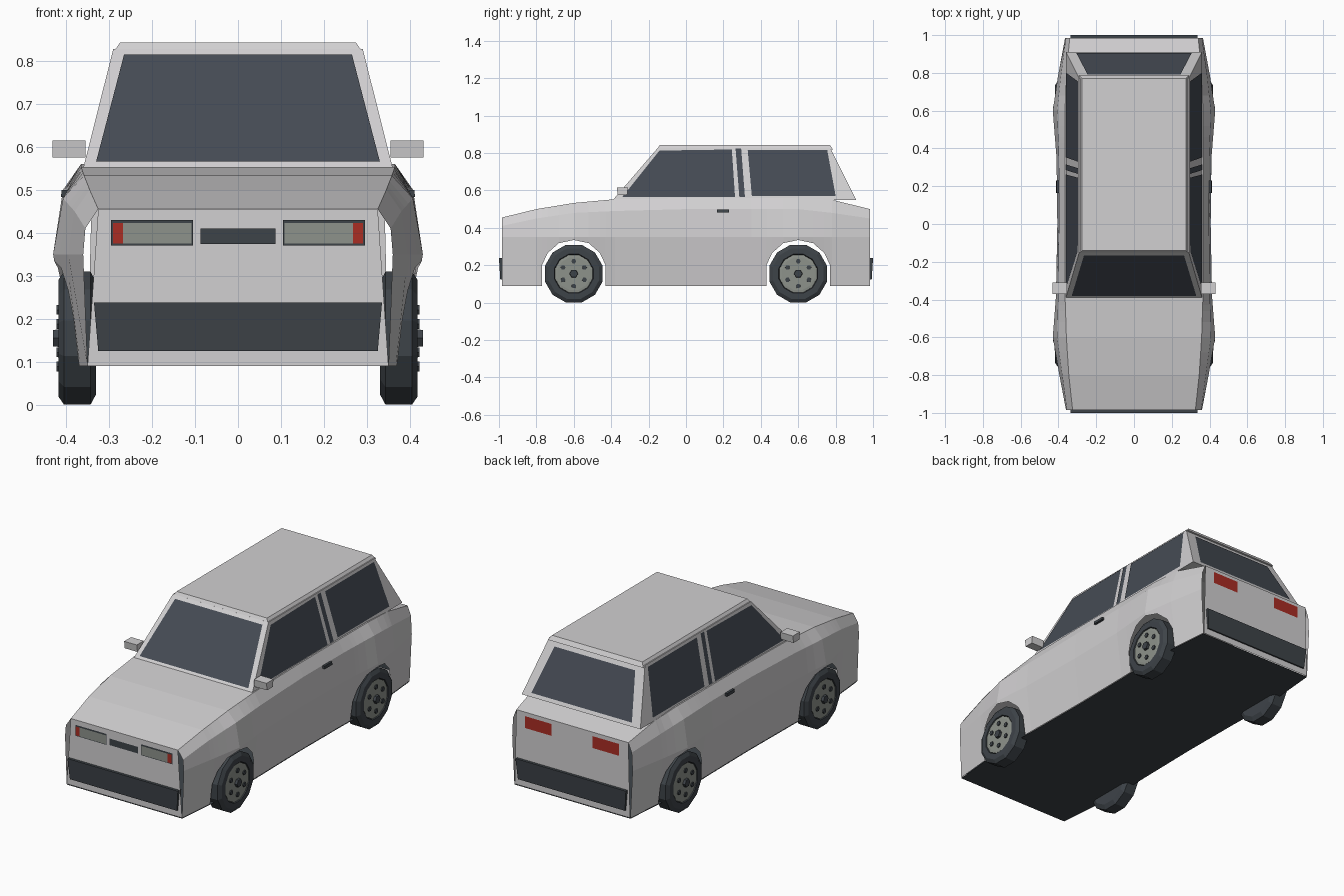
import bpy, bmesh, math
from mathutils import Vector

cube = bpy.data.objects.get("Cube")
if cube:
    bpy.data.objects.remove(cube, do_unlink=True)


def material(name, r, g, b):
    m = bpy.data.materials.new(name)
    m.use_nodes = True
    m.diffuse_color = (r, g, b, 1)
    m.node_tree.nodes["Principled BSDF"].inputs["Base Color"].default_value = (r, g, b, 1)
    return m


PAINT = material("pale_grey_paint", .64, .63, .64)
GLASS = material("dark_glass", .06, .07, .088)
TRIM = material("black_trim", .048, .057, .066)
METAL = material("lens_and_rim_grey", .27, .29, .26)
RED = material("red_lamp", .40, .026, .017)


def make(name, mat, verts, faces):
    mesh = bpy.data.meshes.new(name)
    mesh.from_pydata(verts, [], faces)
    bm = bmesh.new()
    bm.from_mesh(mesh)
    bmesh.ops.remove_doubles(bm, verts=bm.verts, dist=.0005)
    bmesh.ops.recalc_face_normals(bm, faces=bm.faces)
    bm.to_mesh(mesh)
    bm.free()
    mesh.materials.append(mat)
    obj = bpy.data.objects.new(name, mesh)
    bpy.context.scene.collection.objects.link(obj)
    return obj


def plate(name, mat, corners, out):
    """Single thin face, wound so that it looks towards 'out'."""
    pts = [Vector(c) for c in corners]
    normal = (pts[1] - pts[0]).cross(pts[2] - pts[0]).normalized()
    if normal.dot(Vector(out)) < 0:
        pts.reverse()
        normal = -normal
    mesh = bpy.data.meshes.new(name)
    mesh.from_pydata([p + normal * .004 for p in pts], [], [range(len(pts))])
    mesh.materials.append(mat)
    obj = bpy.data.objects.new(name, mesh)
    bpy.context.scene.collection.objects.link(obj)


def hexa(name, mat, low, high):
    """Solid between two quads."""
    return make(name, mat, low + high, [(0, 1, 2, 3), (4, 5, 6, 7)] +
                [(i, (i + 1) % 4, (i + 1) % 4 + 4, i + 4) for i in range(4)])


def rect(x0, x1, y0, y1, z):
    return [(x0, y0, z), (x1, y0, z), (x1, y1, z), (x0, y1, z)]


def lathe(name, mat, rings, cy, cz, sides, s):
    """Rings of (x, radius) around an axis along x."""
    verts, faces = [], []
    for x, r in rings:
        for k in range(sides):
            a = math.tau * (k + .5) / sides
            verts.append((s * x, cy + r * math.sin(a), cz + r * math.cos(a)))
    for j in range(len(rings) - 1):
        for k in range(sides):
            n = (k + 1) % sides
            faces.append((j * sides + k, j * sides + n, (j + 1) * sides + n, (j + 1) * sides + k))
    faces.append(tuple(range(sides)))
    faces.append(tuple(range((len(rings) - 1) * sides, len(rings) * sides)))
    make(name, mat, verts, faces)


# Body sections: y, sill x, waist x, shoulder x, shoulder z, top x, top z
FLOOR, WAIST, END = .09, .35, .985
SECTIONS = [
    (-END, .35, .36, .355, .41, .325, .455),
    (-.8, .367, .395, .38, .45, .345, .50),
    (-.6, .385, .43, .407, .48, .358, .533),
    (-.38, .38, .413, .402, .49, .365, .553),
    (0, .375, .406, .397, .50, .365, .56),
    (.35, .378, .41, .398, .50, .365, .56),
    (.6, .385, .43, .407, .50, .365, .56),
    (.78, .37, .403, .388, .48, .36, .55),
    (END, .352, .365, .36, .45, .34, .50)]


def section(y):
    for a, b in zip(SECTIONS, SECTIONS[1:]):
        if y <= b[0]:
            t = (y - a[0]) / (b[0] - a[0])
            return [p + (q - p) * t for p, q in zip(a, b)]
    return SECTIONS[-1]


def column(y, z0):
    _, sill, waist, sh, shz, top, topz = section(y)
    x0 = sill + (waist - sill) * (z0 - FLOOR) / (WAIST - FLOOR)
    half = [(x0, z0), (waist, WAIST), (sh, shz), (top, topz)]
    return [(x, y, z) for x, z in half] + [(-x, y, z) for x, z in reversed(half)]


# Body shell with open wheel arches, built as strips of columns
AXLE, ARCH = .6, .17
HALF_ARCH = [(-ARCH, .20), (-.14, .265), (-.08, .318), (0, .335)]
arch = HALF_ARCH + [(-y, z) for y, z in reversed(HALF_ARCH[:-1])]
edges = [-END, -AXLE - ARCH, -AXLE + ARCH, AXLE - ARCH, AXLE + ARCH, END]
strips = [[(c + y, z) for y, z in arch] for c in (-AXLE, AXLE)]
for a, b in (edges[0:2], edges[2:4], edges[4:6]):
    ys = [a] + [s[0] for s in SECTIONS if a < s[0] < b] + [b]
    strips.append([(y, FLOOR) for y in ys])
verts, faces = [], []
for strip in strips:
    for i, (y, z0) in enumerate(strip):
        base = len(verts)
        verts += column(y, z0)
        if i:
            faces += [(base + k, base + k + 1, base + k - 7, base + k - 8) for k in range(7)]
make("body_shell", PAINT, verts, faces)

# Dark floor
ys = [s[0] for s in SECTIONS]
outline = [(s[1], s[0], FLOOR) for s in SECTIONS]
outline += [(-x, y, z) for x, y, z in reversed(outline)]
plate("underside", TRIM, outline, (0, 0, -1))

# End panels, bumpers and lamps
for d, label, top_x, top_z in ((-1, "front", .325, .455), (1, "rear", .34, .50)):
    y = d * END

    def panel(name, mat, x0, x1, z0, z1, lift=0):
        yy = y + d * lift
        plate(name, mat, [(x0, yy, z0), (x1, yy, z0), (x1, yy, z1), (x0, yy, z1)], (0, d, 0))

    make(label + "_panel", PAINT,
         [(-.35, y, FLOOR), (.35, y, FLOOR), (top_x, y, top_z), (-top_x, y, top_z)], [(0, 1, 2, 3)])
    hexa(label + "_bumper", TRIM, rect(-.325, .325, d * .97, d * .993, .125),
         rect(-.335, .335, d * .97, d, .238))
    for s, side in ((1, "left"), (-1, "right")):
        if d < 0:
            panel(side + "_headlamp_frame", TRIM, s * .105, s * .295, .37, .43)
            panel(side + "_headlamp_lens", METAL, s * .108, s * .267, .375, .423, .003)
            panel(side + "_indicator", RED, s * .267, s * .291, .375, .423, .003)
        else:
            panel(side + "_tail_lamp", RED, s * .125, s * .285, .415, .48)
    if d < 0:
        panel("grille", TRIM, -.087, .087, .374, .41)

# Cabin
BASE_Z, ROOF_Z, BASE_X, ROOF_X = .55, .828, .36, .29
FRONT, REAR = (-.39, -.15), (.91, .77)
hexa("cabin", PAINT, rect(-BASE_X, BASE_X, FRONT[0], REAR[0], BASE_Z),
     rect(-ROOF_X, ROOF_X, FRONT[1], REAR[1], ROOF_Z))
hexa("roof", PAINT, rect(-ROOF_X, ROOF_X, FRONT[1] - .005, REAR[1] + .015, ROOF_Z - .008),
     rect(-.274, .274, FRONT[1] + .01, REAR[1], .843))


def up(z):
    return (z - BASE_Z) / (ROOF_Z - BASE_Z)


def screen(name, ends, low, high, out):
    """Glass on the front or rear slope, from (half width, z) pairs."""
    pts = []
    for x, z, s in ((*low, -1), (*low, 1), (*high, 1), (*high, -1)):
        pts.append((s * x, ends[0] + (ends[1] - ends[0]) * up(z), z))
    plate(name, GLASS, pts, out)


screen("windscreen", FRONT, (.33, .563), (.265, .812), (0, -1, 1))
screen("rear_window", REAR, (.305, .568), (.245, .795), (0, 1, 1))

WINDOWS = {
    "front_side_window": [(-.34, .565), (.262, .565), (.245, .818), (-.142, .812)],
    "door_pillar_strip": [(.285, .565), (.315, .565), (.295, .822), (.265, .822)],
    "rear_side_window": [(.352, .57), (.80, .57), (.755, .815), (.33, .815)]}
for s, side in ((1, "left"), (-1, "right")):
    for name, outline in WINDOWS.items():
        pts = [(s * (BASE_X + (ROOF_X - BASE_X) * up(z)), y, z) for y, z in outline]
        plate(side + "_" + name, GLASS, pts, (s, 0, 0))
    # Mirrors and door handles
    hexa(side + "_mirror", PAINT, rect(s * .355, s * .432, -.365, -.315, .575),
         rect(s * .355, s * .432, -.37, -.31, .615))
    hexa(side + "_door_handle", TRIM, rect(s * .39, s * .412, .165, .23, .483),
         rect(s * .39, s * .41, .165, .23, .499))
    # Wheels
    for cy, end in ((-AXLE, "front"), (AXLE, "rear")):
        name, cz = side + "_" + end, .155
        lathe(name + "_tyre", TRIM, [(.33, .135), (.343, .16), (.405, .16), (.418, .14),
                                     (.418, .108), (.405, .104)], cy, cz, 12, s)
        lathe(name + "_rim", METAL, [(.38, .104), (.414, .104), (.416, .09)], cy, cz, 12, s)
        lathe(name + "_hub", TRIM, [(.40, .025), (.43, .022)], cy, cz, 6, s)
        for k in range(6):
            a = math.tau * k / 6
            lathe(name + "_bolt", TRIM, [(.40, .014), (.422, .013)],
                  cy + .066 * math.sin(a), cz + .066 * math.cos(a), 6, s)
